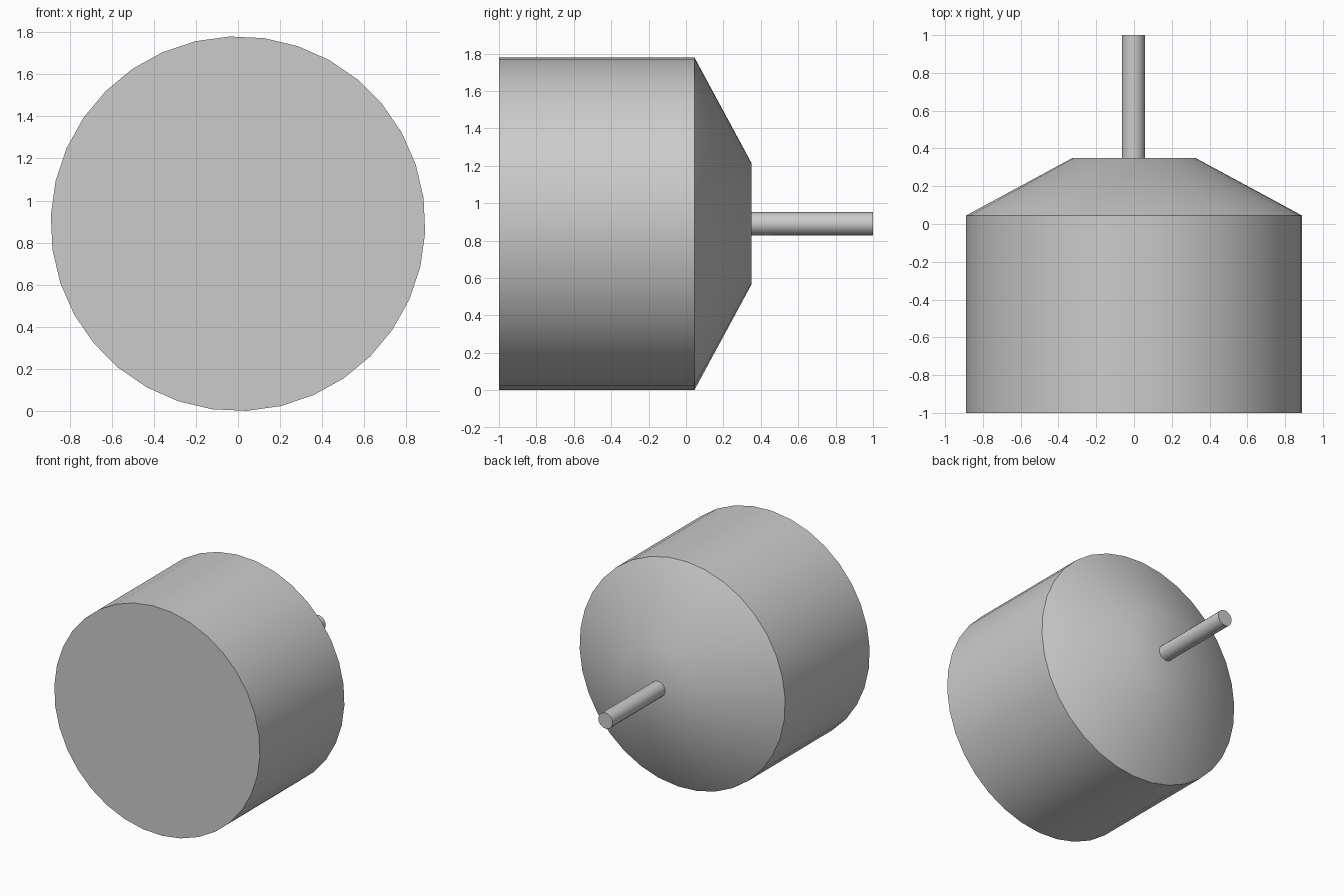
import bpy
import bmesh
import math

old = bpy.data.objects.get("Cube")
if old:
    bpy.data.objects.remove(old, do_unlink=True)

AXIS_Z = 0.89

grey = bpy.data.materials.new("plain_grey")
grey.use_nodes = True
colour = (0.6, 0.6, 0.6, 1)
grey.diffuse_color = colour
grey.node_tree.nodes["Principled BSDF"].inputs["Base Color"].default_value = colour


def lathe(name, profile, sides, turn, x=0.0):
    """Closed solid turned about the y axis from (radius, y) pairs."""
    bm = bmesh.new()
    rings = []
    for radius, y in profile:
        ring = []
        for i in range(sides):
            a = turn + math.tau * i / sides
            ring.append(bm.verts.new((x + radius * math.sin(a), y,
                                      AXIS_Z + radius * math.cos(a))))
        rings.append(ring)
    for near, far in zip(rings, rings[1:]):
        for i in range(sides):
            j = (i + 1) % sides
            bm.faces.new((near[i], near[j], far[j], far[i]))
    bm.faces.new(rings[0])
    bm.faces.new(rings[-1])
    bmesh.ops.recalc_face_normals(bm, faces=bm.faces)
    mesh = bpy.data.meshes.new(name)
    bm.to_mesh(mesh)
    bm.free()
    mesh.materials.append(grey)
    obj = bpy.data.objects.new(name, mesh)
    bpy.context.collection.objects.link(obj)
    bpy.ops.object.select_all(action="DESELECT")
    obj.select_set(True)
    bpy.context.view_layer.objects.active = obj
    bpy.ops.object.shade_smooth_by_angle(angle=math.radians(30))
    return obj


# Drum with a tapered back and small flat end
lathe("drum_body", [(0.89, -1.0), (0.89, 0.045), (0.325, 0.35)], 34, math.radians(-2.6))

# Thin shaft at the back, seated slightly inside the drum
lathe("rear_shaft", [(0.062, 0.33), (0.062, 1.0)], 14, 0.1, x=-0.003)
